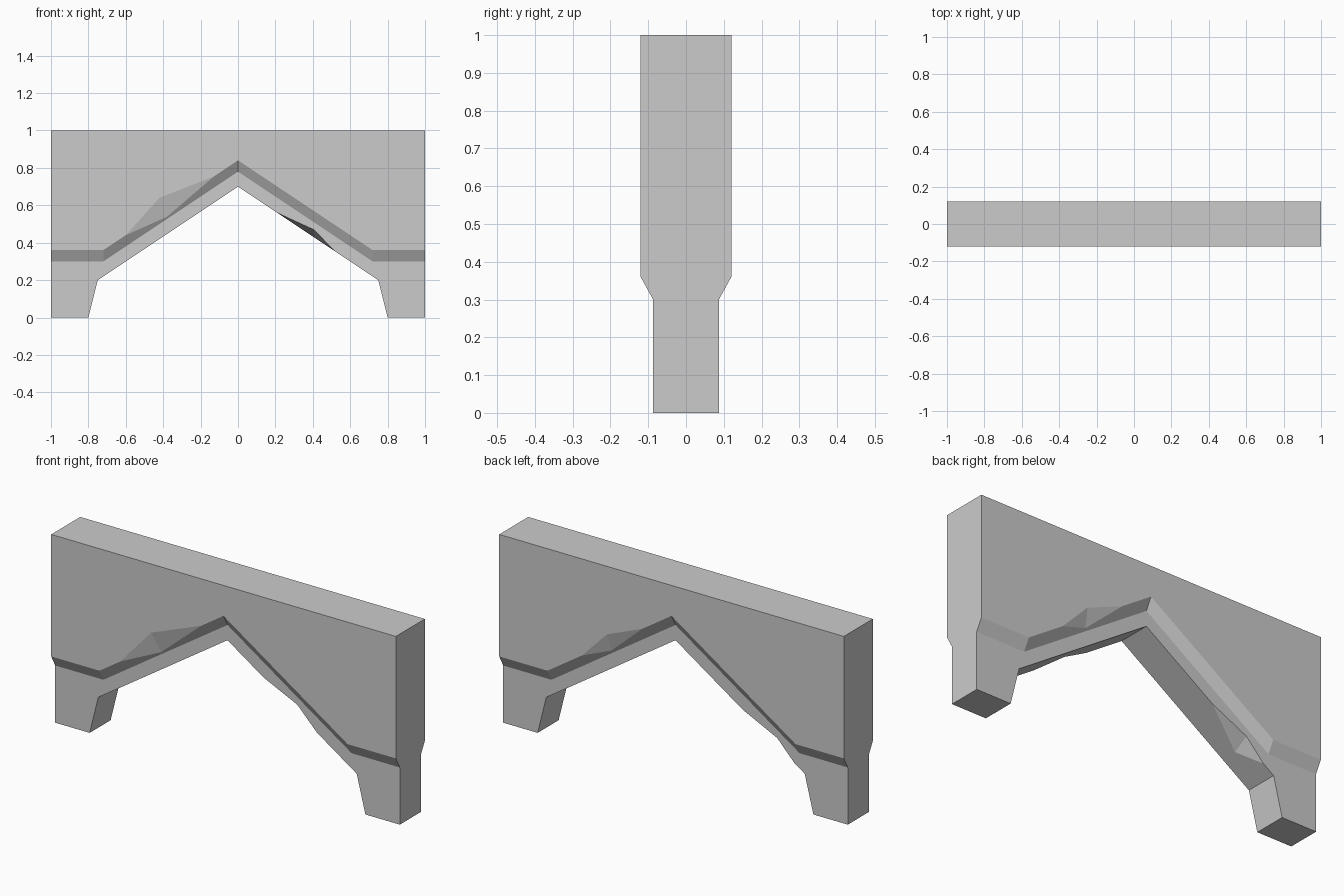
import bpy
import bmesh
from math import pi
from mathutils import Matrix

cube = bpy.data.objects.get("Cube")
if cube:
    bpy.data.objects.remove(cube, do_unlink=True)

WALL, BAND = 0.12, 0.087      # half depths of the upper wall and the lower band
STEP = 0.06                   # height of the sloping step between them

stone = bpy.data.materials.new("stone grey")
stone.use_nodes = True
grey = (0.6, 0.6, 0.6, 1)
stone.diffuse_color = grey
stone.node_tree.nodes["Principled BSDF"].inputs["Base Color"].default_value = grey


def step_edge(x):
    """Height of the upper edge of the step on the slopes."""
    return 0.84 - abs(x) * 2 / 3


def arch_edge(x):
    """Height of the underside of the arch on the slopes."""
    return 0.7 - abs(x) * 2 / 3


def add_side(bm, turn, step_chip, edge_chip):
    """One long side with its own right-hand underside, leg and end."""
    def face(*points):
        bm.faces.new([bm.verts.new(turn @ Matrix.Translation(p).translation) for p in points])

    def wall(x, z):
        return (x, -WALL, z)

    def band(x, z):
        return (x, -BAND, z)

    # Chip in the step: outer end, top, inner end and deepest point
    xa, (xb, zb), xc, (xd, t) = step_chip
    a, b, c = wall(xa, step_edge(xa)), wall(xb, zb), wall(xc, step_edge(xc))
    d = (xd, -WALL + t * (WALL - BAND), step_edge(xd) - t * STEP)
    face(a, d, b)
    face(b, d, c)

    # Chip in the arch edge: upper end, peak, lower end and point on the underside
    xs, (xm, zm), xe, xi = edge_chip
    s, m, e = band(xs, arch_edge(xs)), band(xm, zm), band(xe, arch_edge(xe))
    i = (xi, 0, arch_edge(xi))
    face(s, m, i)
    face(m, e, i)

    # Upper wall, sloping step and lower band
    line = [(-1, 0.36), (-0.72, 0.36), (0, 0.84), (0.72, 0.36), (1, 0.36)]
    upper = [wall(x, z) for x, z in line]
    lower = [band(x, z - STEP) for x, z in line]
    face(wall(-1, 1), *upper[:2], a, b, c, *upper[2:], wall(1, 1))
    for k in range(4):
        chip = [a, d, c] if k == 1 else []
        face(upper[k], *chip, upper[k + 1], lower[k + 1], lower[k])
    apex, knee, toe, corner = (0, 0.7), (0.75, 0.2), (0.8, 0), (1, 0)
    left = [band(-x, z) for x, z in (corner, toe, knee)]
    right = [band(x, z) for x, z in (knee, toe, corner)]
    face(*left, band(*apex), s, m, e, *right, *reversed(lower))

    # Underside of the slope, inner face and foot of the leg
    def back(p):
        return (p[0], -p[1], p[2])
    top = band(*apex)
    face(top, s, i, e, right[0], back(right[0]), back(top))
    for p, q in zip(right, right[1:]):
        face(p, q, back(q), back(p))

    # End face
    end = [right[2], lower[4], upper[4], wall(1, 1)]
    face(*end, *[back(p) for p in reversed(end)])


bm = bmesh.new()
add_side(bm, Matrix.Identity(3),
         (-0.6, (-0.42, 0.64), -0.13, (-0.38, 0.8)),
         (0.21, (0.405, 0.47), 0.52, 0.41))
add_side(bm, Matrix.Rotation(pi, 3, "Z"),
         (-0.52, (-0.375, 0.643), -0.17, (-0.365, 0.75)),
         (0.39, (0.59, 0.345), 0.69, 0.595))

# Flat top
bm.faces.new([bm.verts.new((x, y, 1)) for x, y in
              ((-1, -WALL), (1, -WALL), (1, WALL), (-1, WALL))])
bmesh.ops.remove_doubles(bm, verts=bm.verts, dist=0.0005)
bmesh.ops.recalc_face_normals(bm, faces=bm.faces)

mesh = bpy.data.meshes.new("stone_arch")
bm.to_mesh(mesh)
bm.free()
mesh.materials.append(stone)
arch = bpy.data.objects.new("stone_arch", mesh)
bpy.context.collection.objects.link(arch)
